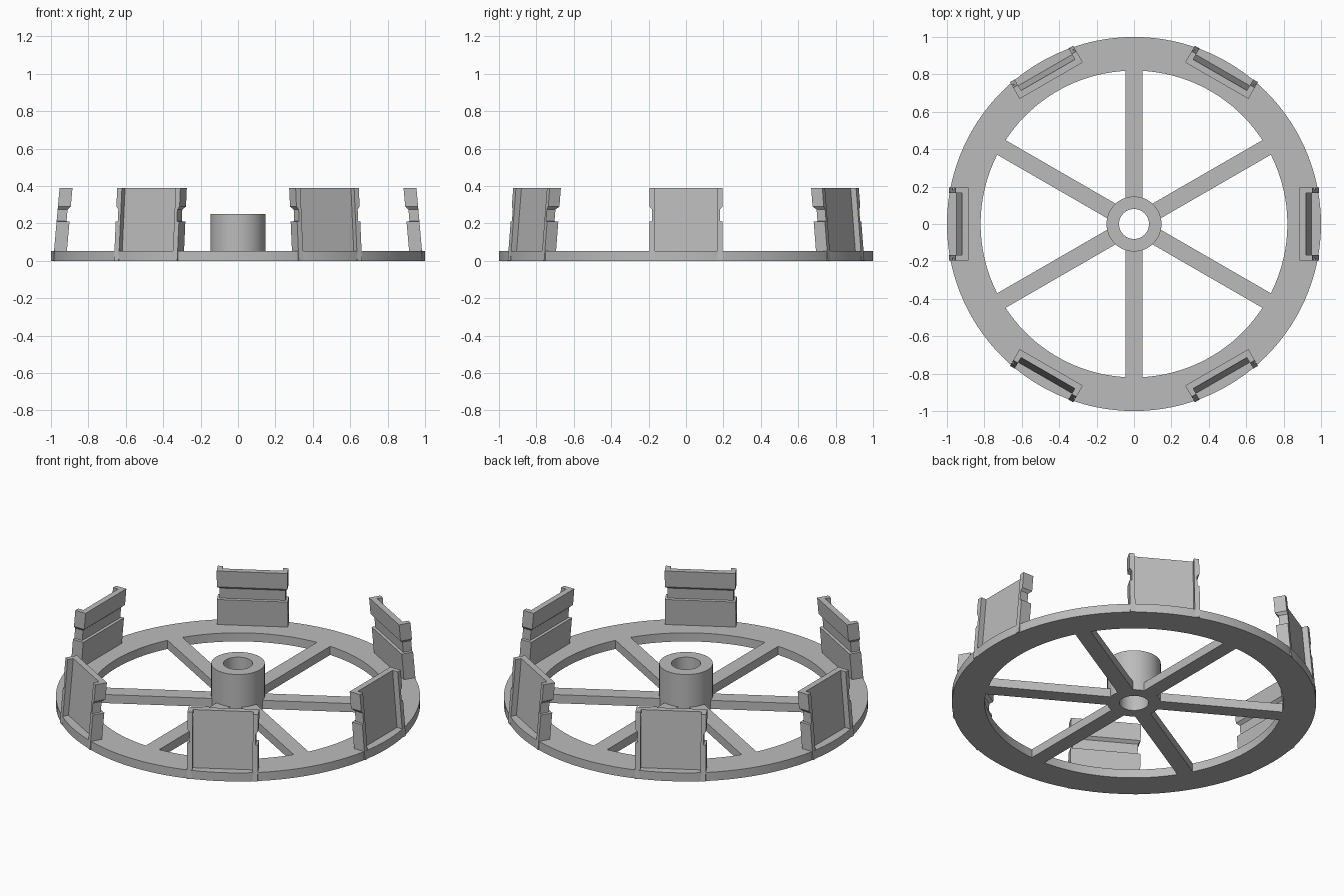
import bpy, bmesh, math

if "Cube" in bpy.data.objects:
    bpy.data.objects.remove(bpy.data.objects["Cube"])

R_OUT, R_IN, R_HUB, R_BORE = 1.0, 0.82, 0.147, 0.08
T = 0.052          # plate thickness
SPOKE = 0.045      # half spoke width

grey = bpy.data.materials.new("light grey")
grey.diffuse_color = (0.5, 0.5, 0.5, 1)
grey.use_nodes = True
grey.node_tree.nodes["Principled BSDF"].inputs["Base Color"].default_value = grey.diffuse_color


def arc(r, a0, a1, n, closed=False):
    m = n if closed else n - 1
    return [(r * math.cos(a0 + (a1 - a0) * i / m),
             r * math.sin(a0 + (a1 - a0) * i / m)) for i in range(n)]


def circle(r, n):
    return arc(r, 0, 2 * math.pi, n, True)


def extruded_outline(name, loops, z0, z1):
    """Flat filled outline with holes, extruded from z0 to z1."""
    cu = bpy.data.curves.new(name, 'CURVE')
    cu.dimensions, cu.fill_mode = '2D', 'BOTH'
    cu.extrude = (z1 - z0) / 2
    for loop in loops:
        sp = cu.splines.new('POLY')
        sp.points.add(len(loop) - 1)
        for p, (x, y) in zip(sp.points, loop):
            p.co = (x, y, 0, 1)
        sp.use_cyclic_u = True
    ob = bpy.data.objects.new(name, cu)
    bpy.context.collection.objects.link(ob)
    ob.location.z = (z0 + z1) / 2
    bpy.ops.object.select_all(action='DESELECT')
    ob.select_set(True)
    bpy.context.view_layer.objects.active = ob
    bpy.ops.object.convert(target='MESH')
    ob = bpy.context.object
    bm = bmesh.new()
    bm.from_mesh(ob.data)
    bmesh.ops.remove_doubles(bm, verts=bm.verts, dist=1e-5)
    bmesh.ops.recalc_face_normals(bm, faces=bm.faces)
    bm.to_mesh(ob.data)
    bm.free()
    ob.data.materials.clear()
    ob.data.materials.append(grey)
    bpy.ops.object.shade_smooth_by_angle(angle=math.radians(30))
    return ob


# Spoked wheel plate: rim, six spokes and centre in one flat piece
windows = []
for k in range(6):
    mid = math.radians(60 * k)
    a_out = math.radians(30) - math.asin(SPOKE / R_IN)
    a_in = math.radians(30) - math.asin(SPOKE / R_HUB)
    windows.append(arc(R_IN, mid - a_out, mid + a_out, 20)
                   + arc(R_HUB, mid + a_in, mid - a_in, 8))
extruded_outline("wheel_plate", [circle(R_OUT, 120), circle(R_BORE, 48)] + windows, 0, T)

# Hub tube
extruded_outline("hub_tube", [circle(R_HUB, 64), circle(R_BORE, 48)], T, 0.25)


# Upright clips: channel section leaning inward, grooved on inner face and ends
def section(z, g):
    lean = -0.088 * (z - 0.05)
    inner, web, outer = 0.915 + g, 0.95, 0.984
    w, s = 0.195 - g * 0.8, 0.166
    pts = [(inner, -w), (outer, -w), (outer, -s), (web, -s),
           (web, s), (outer, s), (outer, w), (inner, w)]
    return [(x + lean, y, z) for x, y in pts]


G = 0.016
levels = [(0.001, 0), (0.21, 0), (0.212, G), (0.275, G), (0.29, 0), (0.39, 0)]
bm = bmesh.new()
rings = [[bm.verts.new(p) for p in section(z, g)] for z, g in levels]
for a, b in zip(rings, rings[1:]):
    for i in range(8):
        j = (i + 1) % 8
        bm.faces.new((a[i], a[j], b[j], b[i]))
bm.faces.new(rings[0][::-1])
bm.faces.new(rings[-1])
bmesh.ops.recalc_face_normals(bm, faces=bm.faces)
clip = bpy.data.meshes.new("upright_clip")
bm.to_mesh(clip)
bm.free()
clip.materials.append(grey)
for k in range(6):
    ob = bpy.data.objects.new(f"upright_clip_{k + 1}", clip)
    ob.rotation_euler.z = math.radians(60 * k)
    bpy.context.collection.objects.link(ob)
